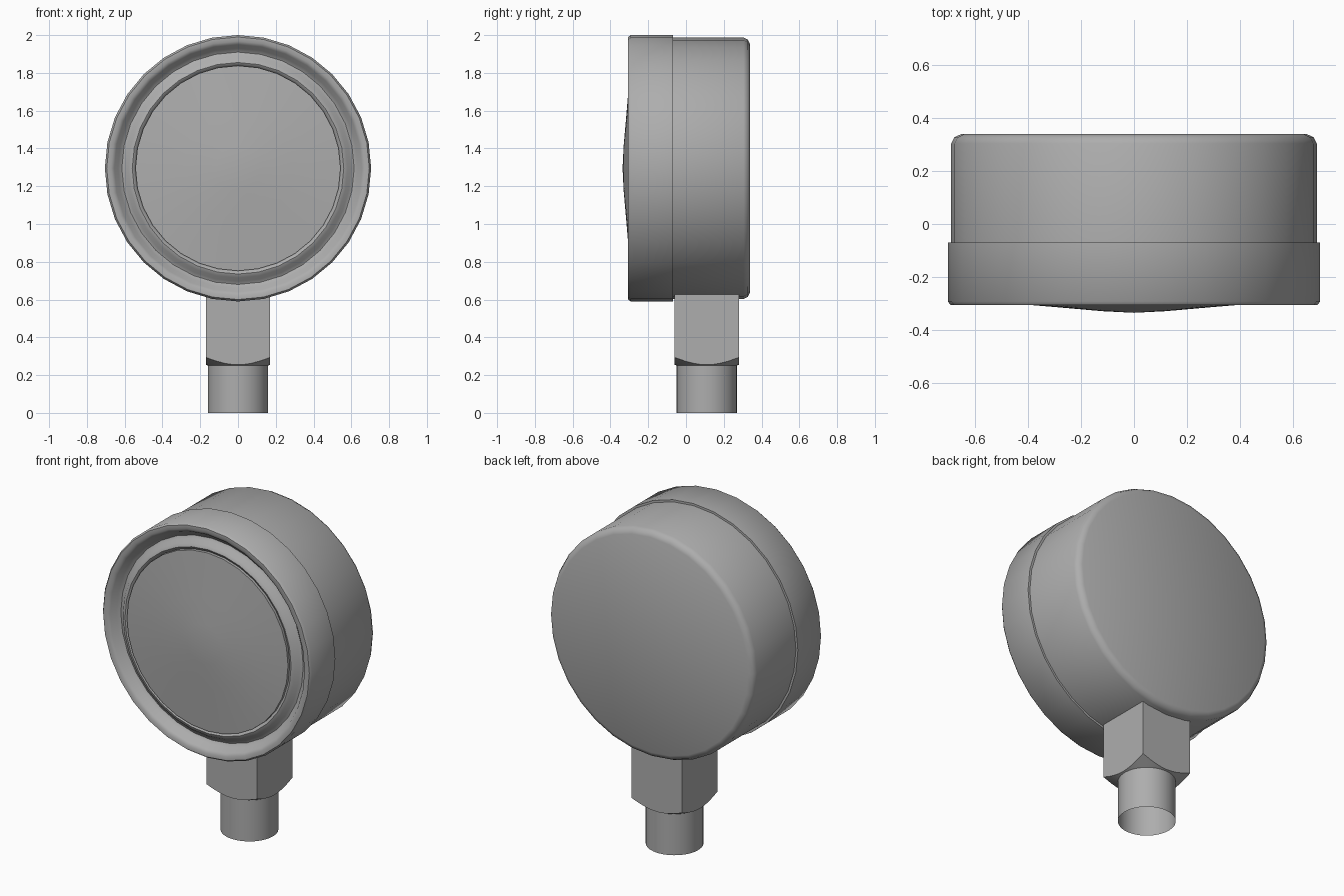
import bpy, bmesh
from math import sin, cos, tau, pi, radians, hypot
from mathutils import Matrix

cube = bpy.data.objects.get("Cube")
if cube:
    bpy.data.objects.remove(cube, do_unlink=True)

grey = bpy.data.materials.new("plain grey")
grey.use_nodes = True
colour = (0.42, 0.42, 0.42, 1)
grey.diffuse_color = colour
grey.node_tree.nodes["Principled BSDF"].inputs["Base Color"].default_value = colour

DIAL = Matrix.Translation((0, 0, 1.295)) @ Matrix.Rotation(pi / 2, 4, 'X')
STEM = Matrix.Translation((0, 0.11, 0))


def skin(name, rings, matrix, angle=40):
    """Join equal rings of points with quads, smooth except at sharp edges."""
    bm = bmesh.new()
    rows = [[bm.verts.new(matrix @ Matrix.Translation(p).translation) for p in ring]
            for ring in rings]
    n = len(rows[0])
    for low, high in zip(rows, rows[1:]):
        for j in range(n):
            k = (j + 1) % n
            bm.faces.new((low[j], low[k], high[k], high[j]))
    bmesh.ops.remove_doubles(bm, verts=bm.verts, dist=0.0001)
    mesh = bpy.data.meshes.new(name)
    bm.to_mesh(mesh)
    bm.free()
    mesh.materials.append(grey)
    mesh.polygons.foreach_set("use_smooth", [True] * len(mesh.polygons))
    mesh.set_sharp_from_angle(angle=radians(angle))
    obj = bpy.data.objects.new(name, mesh)
    bpy.context.collection.objects.link(obj)
    return obj


def lathe(name, profile, matrix, sides=32, angle=40):
    """Spin a (radius, height) profile about the local z axis."""
    rings = [[(r * cos(tau * j / sides), r * sin(tau * j / sides), h)
              for j in range(sides)] for r, h in profile]
    return skin(name, rings, matrix, angle)


# Round case with a softened back edge
lathe("case", [(0, -0.34), (0.655, -0.34), (0.68, -0.328), (0.692, -0.305),
               (0.692, 0.08)], DIAL)

# Bezel: outer band, rolled lip, groove and inner ring
lathe("bezel", [(0.68, 0.07), (0.705, 0.07), (0.705, 0.293), (0.695, 0.306),
                (0.672, 0.306), (0.655, 0.295), (0.635, 0.262), (0.615, 0.25),
                (0.598, 0.258), (0.58, 0.28), (0.56, 0.288), (0.545, 0.28),
                (0.54, 0.26)], DIAL, angle=50)

# Shallow domed window
lathe("window", [(0.543, 0.26), (0.543, 0.294), (0.28, 0.316), (0.12, 0.33),
                 (0, 0.336)], DIAL)

# Threaded end of the stem, plain open tube
lathe("pipe", [(0.16, 0), (0.16, 0.28)], STEM)

# Square wrench block with its lower corners turned off to a cone
HALF, SIDES = 0.17, 32
base, edge, top = [], [], []
for j in range(SIDES):
    c, s = cos(tau * j / SIDES), sin(tau * j / SIDES)
    reach = HALF / max(abs(c), abs(s))
    x, y = c * reach, s * reach
    base.append((0.158 * c, 0.158 * s, 0.25))
    edge.append((x, y, 0.255 + 0.55 * (hypot(x, y) - HALF)))
    top.append((x, y, 0.66))
skin("wrench_block", [base, edge, top], STEM, angle=35)
